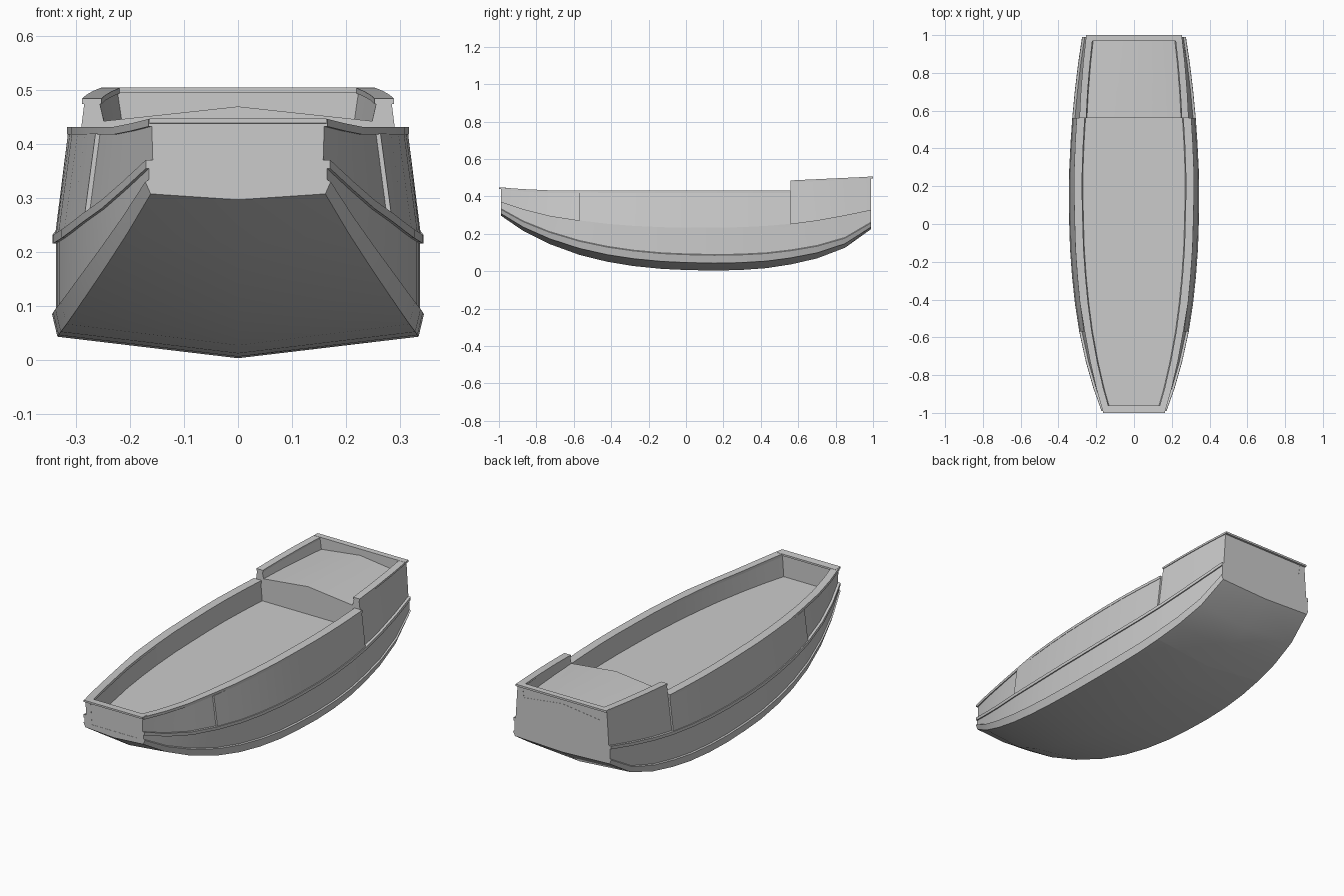
import bpy, bmesh, math

if "Cube" in bpy.data.objects:
    bpy.data.objects.remove(bpy.data.objects["Cube"])

# Hull stations: y, keel height, half beam, mid rail height
ST = [(-.99, .297, .172, .365), (-.87, .215, .215, .325), (-.73, .145, .255, .290),
      (-.57, .087, .290, .265), (-.42, .050, .313, .247), (-.28, .027, .328, .236),
      (-.13, .012, .339, .229), (0, .006, .343, .226), (.15, .003, .345, .226),
      (.29, .006, .343, .229), (.43, .016, .336, .236), (.56, .036, .327, .247),
      (.70, .068, .314, .266), (.85, .125, .296, .293), (.99, .225, .275, .322)]
BOW, MAIN, AFT = ST[:4], ST[:12], ST[11:]
MID = ST[3:12]
DECK = .33


def top_z(y, aft):
    if aft:
        return .483 + .020 * (y - .56) / .43
    return .430 + .015 * max(0, (-y - .78) / .21)


def top_x(y, w, aft):
    if aft:
        return w - .042 + .017 * (y - .56) / .43
    return w - (.040 - .029 * abs(y) ** 3 if y < 0 else .040 - .010 * y)


def mesh_object(name, bm):
    bmesh.ops.recalc_face_normals(bm, faces=bm.faces)
    me = bpy.data.meshes.new(name)
    bm.to_mesh(me)
    bm.free()
    ob = bpy.data.objects.new(name, me)
    bpy.context.collection.objects.link(ob)
    bpy.ops.object.select_all(action='DESELECT')
    ob.select_set(True)
    bpy.context.view_layer.objects.active = ob
    bpy.ops.object.shade_smooth_by_angle(angle=math.radians(25))
    return ob


def loft(name, rings, mirror=False):
    """Skin a list of (y, [(x, z)...]) closed sections and cap both ends."""
    bm = bmesh.new()
    for s in ((1, -1) if mirror else (1,)):
        rows = [[bm.verts.new((s * x, y, z)) for x, z in sec] for y, sec in rings]
        n = len(rows[0])
        for a, b in zip(rows, rows[1:]):
            for i in range(n):
                j = (i + 1) % n
                bm.faces.new((a[i], a[j], b[j], b[i]))
        bm.faces.new(rows[0])
        bm.faces.new(rows[-1])
    return mesh_object(name, bm)


def hull_section(st, aft):
    y, k, w, m = st
    c = .040 - .030 * abs(y) ** 3
    h = .042 - .020 * abs(y) ** 3
    tx, tz = top_x(y, w, aft), top_z(y, aft) - .005
    edge, centre = (.443, .470) if aft else (DECK, DECK)
    half = [(w - .010, k + c), (w, k + c + h), (w - .007, k + c + h + .004),
            (w - .007, m), (w - .014, m + .003), (tx, tz),
            (tx - .028, tz), (tx - .036, edge)]
    return y, [(0, k)] + half + [(0, centre)] + [(-x, z) for x, z in reversed(half)]


def box_sec(x0, x1, z0, z1):
    return [(x0, z0), (x1, z0), (x1, z1), (x0, z1)]


# Hull with sunken main deck, and raised aft hull with cambered deck
loft("main_hull", [hull_section(s, False) for s in MAIN])
loft("aft_hull", [hull_section(s, True) for s in AFT])

# Rub rail running the full length at mid height
loft("rub_rail", [(y, box_sec(w - .016, w - .001, m - .010, m + .006))
                  for y, k, w, m in ST], True)


# Thicker side planking amidships
def panel(st):
    y, k, w, m = st
    tx, tz = top_x(y, w, False), top_z(y, False) - .010
    return y, [(w - .016, m), (w - .005, m), (tx + .009, tz), (tx - .004, tz)]


loft("side_planking", [panel(s) for s in MID], True)


# Capping rails on the bulwarks
def cap(st, aft, out, thick):
    y, k, w, m = st
    tx, tz = top_x(y, w, aft), top_z(y, aft)
    if not aft and y < -.5:
        out *= .5
    return y, box_sec(tx - .032, tx + out, tz - thick, tz + .002)


loft("gunwale", [cap(s, False, .011, .012) for s in MAIN], True)
loft("aft_gunwale", [cap(s, True, .004, .008) for s in AFT], True)

# End walls and their capping boards
tb = top_x(-.99, .172, False)
ts = top_x(.99, .275, True)
loft("bow_wall", [(y, [(-tb + .004 - d, DECK - .01), (tb - .004 + d, DECK - .01),
                       (tb - .004 + d, .442), (-tb + .004 - d, .442)])
                  for y, d in ((-.989, 0), (-.968, .003))])
loft("bow_cap", [(y, box_sec(-tb - .004, tb + .004, z - .009, z))
                 for y, z in ((-1, .448), (-.962, .446))])
loft("stern_wall", [(y, box_sec(-ts + .004, ts - .004, .42, .500)) for y in (.975, .989)])
loft("stern_cap", [(y, box_sec(-ts - .004, ts + .004, .495, .505)) for y in (.970, 1)])
